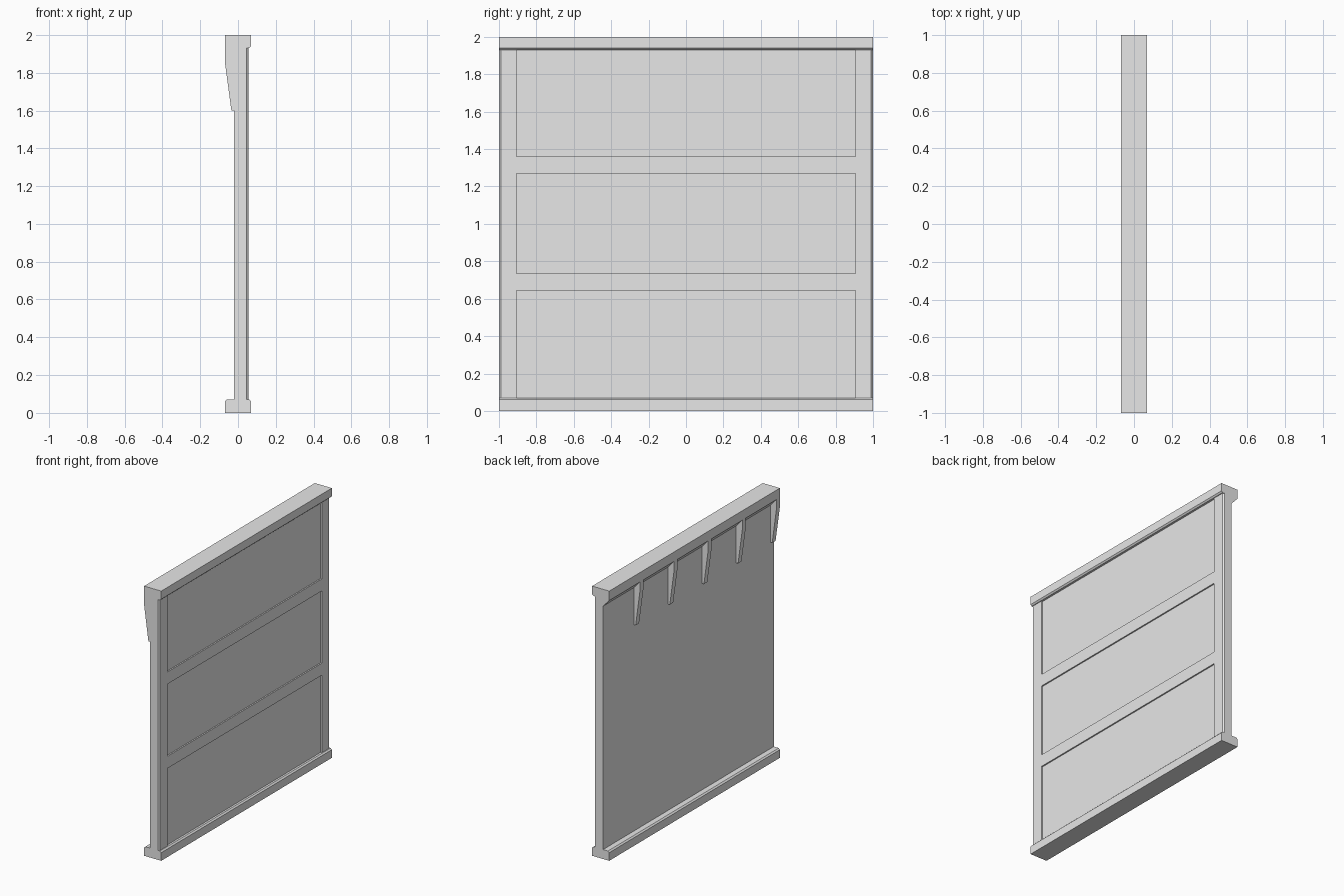
import bpy, bmesh

if "Cube" in bpy.data.objects:
    bpy.data.objects.remove(bpy.data.objects["Cube"])

# one flat grey for the whole panel
grey = bpy.data.materials.new("light_grey")
grey.diffuse_color = (0.8, 0.8, 0.8, 1)
grey.use_nodes = True
grey.node_tree.nodes["Principled BSDF"].inputs["Base Color"].default_value = grey.diffuse_color


def prism(name, outline, axis, lo, hi):
    """Extrude a 2D outline: (x, z) along y, or (x, y) along z."""
    def point(a, b, t):
        return (a, t, b) if axis == 'Y' else (a, b, t)
    bm = bmesh.new()
    ends = [[bm.verts.new(point(a, b, t)) for a, b in outline] for t in (lo, hi)]
    n = len(outline)
    bm.faces.new(ends[0])
    bm.faces.new(ends[1][::-1])
    for i in range(n):
        j = (i + 1) % n
        bm.faces.new((ends[0][i], ends[1][i], ends[1][j], ends[0][j]))
    bmesh.ops.recalc_face_normals(bm, faces=bm.faces)
    mesh = bpy.data.meshes.new(name)
    bm.to_mesh(mesh)
    bm.free()
    mesh.materials.append(grey)
    obj = bpy.data.objects.new(name, mesh)
    bpy.context.collection.objects.link(obj)
    return obj


def rect(a0, a1, b0, b1):
    return [(a0, b0), (a1, b0), (a1, b1), (a0, b1)]


BACK, PANEL, FRAME, RAIL = -0.02, 0.045, 0.055, 0.07

# wall core, split where the upper back panel begins
prism("lower_wall", rect(BACK, PANEL, 0.07, 1.6), 'Y', -1, 1)
prism("upper_wall", rect(BACK, PANEL, 1.6, 1.93), 'Y', -1, 1)

# bottom rail with chamfered top edges
prism("bottom_rail", [(-RAIL, 0), (RAIL, 0), (RAIL, 0.06), (0.06, 0.07),
                      (-0.06, 0.07), (-RAIL, 0.06)], 'Y', -1, 1)

# top rail with sloping support on the back
prism("top_rail", [(-RAIL, 2), (-RAIL, 1.93), (BACK, 1.875), (BACK, 1.93),
                   (0.06, 1.93), (RAIL, 1.94), (RAIL, 2)], 'Y', -1, 1)

# side posts with chamfered outer edge
for side, s in (("left", -1), ("right", 1)):
    prism(side + "_post", [(PANEL, s), (FRAME, s * 0.99), (FRAME, s * 0.905),
                           (PANEL, s * 0.905)], 'Z', 0.07, 1.93)

# horizontal bands between the three recessed panels
for i, z in enumerate((0.645, 1.27)):
    prism(f"band_{i + 1}", rect(PANEL, FRAME, z, z + 0.09), 'Y', -0.905, 0.905)

# tapered brackets under the top rail
for i in range(5):
    y = -1 + 0.4 * i
    prism(f"bracket_{i + 1}", [(BACK, 1.6), (-0.035, 1.6), (-RAIL, 1.86),
                               (-RAIL, 1.93), (BACK, 1.93)], 'Y', y, y + 0.04)
